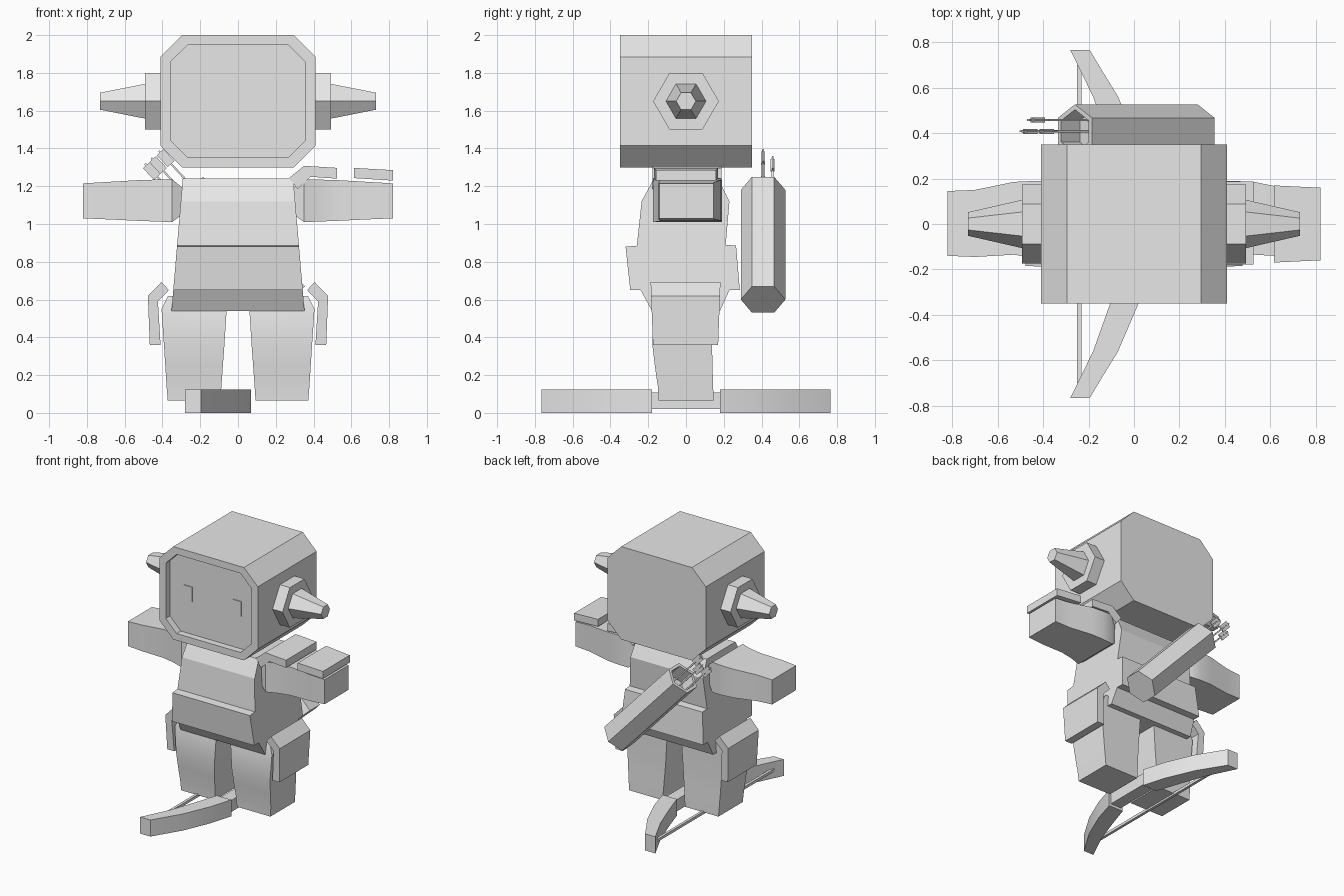
import bpy
import bmesh
from math import sin, cos, pi
from mathutils import Vector

if "Cube" in bpy.data.objects:
    bpy.data.objects.remove(bpy.data.objects["Cube"])

grey = bpy.data.materials.new("plain_grey")
grey.use_nodes = True
grey.diffuse_color = (0.8, 0.8, 0.8, 1)
grey.node_tree.nodes["Principled BSDF"].inputs["Base Color"].default_value = (0.8, 0.8, 0.8, 1)


def loft(name, rings, smooth=False):
    """Skin a series of equal-sized rings and cap both ends."""
    bm = bmesh.new()
    loops = [[bm.verts.new(p) for p in ring] for ring in rings]
    n = len(loops[0])
    for a, b in zip(loops, loops[1:]):
        for i in range(n):
            j = (i + 1) % n
            bm.faces.new((a[i], a[j], b[j], b[i]))
    bm.faces.new(loops[0])
    bm.faces.new(loops[-1])
    bmesh.ops.recalc_face_normals(bm, faces=bm.faces)
    mesh = bpy.data.meshes.new(name)
    bm.to_mesh(mesh)
    bm.free()
    mesh.materials.append(grey)
    ob = bpy.data.objects.new(name, mesh)
    bpy.context.collection.objects.link(ob)
    if smooth:
        bpy.ops.object.select_all(action='DESELECT')
        ob.select_set(True)
        bpy.context.view_layer.objects.active = ob
        bpy.ops.object.shade_smooth_by_angle()
    return ob


def box(name, x0, x1, y0, y1, z0, z1):
    rect = [(x0, y0), (x1, y0), (x1, y1), (x0, y1)]
    return loft(name, [[(x, y, z) for x, y in rect] for z in (z0, z1)])


def ngon(centre, u, v, r, n=6, turn=0):
    return [centre + r * (cos(turn + 2 * pi * i / n) * u + sin(turn + 2 * pi * i / n) * v)
            for i in range(n)]


X, Y, Z = Vector((1, 0, 0)), Vector((0, 1, 0)), Vector((0, 0, 1))


# Head: chamfered block with a recessed face
def octagon(y, w, h, c):
    quarter = [(w, h - c), (w - c, h)]
    half = quarter + [(-x, z) for x, z in reversed(quarter)]
    return [(x, y, 1.65 + z) for x, z in half + [(-x, -z) for x, z in half]]


loft("head", [octagon(0.35, 0.41, 0.35, 0.115), octagon(-0.35, 0.41, 0.35, 0.115),
              octagon(-0.35, 0.357, 0.298, 0.09), octagon(-0.30, 0.357, 0.298, 0.09)])

# Torso: side profile with a flared skirt, narrowing upwards
torso = [(-0.17, 1.24), (-0.235, 1.12), (-0.26, 0.885), (-0.32, 0.88), (-0.295, 0.65),
         (-0.24, 0.65), (-0.18, 0.54), (0.18, 0.54), (0.23, 0.65), (0.285, 0.65),
         (0.265, 0.885), (0.21, 0.89), (0.23, 1.12), (0.17, 1.24)]
loft("torso", [[(s * (0.352 - 0.085 * (z - 0.54)), y, z) for y, z in torso] for s in (1, -1)])

# Limb sections: (x, y0, y1, z0, z1) for arms, (z, x0, x1, y0, y1) for legs
arm = [(0.28, -0.14, 0.14, 1.06, 1.18), (0.35, -0.175, 0.185, 1.01, 1.238),
       (0.43, -0.15, 0.19, 1.013, 1.235), (0.53, -0.135, 0.185, 1.017, 1.232),
       (0.70, -0.145, 0.15, 1.025, 1.222), (0.82, -0.14, 0.145, 1.03, 1.215)]
leg = [(0.62, 0.06, 0.37, -0.15, 0.14), (0.55, 0.06, 0.405, -0.175, 0.14),
       (0.36, 0.072, 0.392, -0.178, 0.138), (0.25, 0.08, 0.385, -0.165, 0.14),
       (0.14, 0.088, 0.378, -0.149, 0.144), (0.065, 0.093, 0.372, -0.145, 0.145)]
hip_plate = [(0.405, 0.693), (0.477, 0.62), (0.467, 0.36), (0.41, 0.36), (0.424, 0.59), (0.366, 0.65)]

for s, side in ((1, "left"), (-1, "right")):
    loft(side + "_arm", [[(s * x, a, c), (s * x, b, c), (s * x, b, d), (s * x, a, d)]
                         for x, a, b, c, d in arm], True)
    loft(side + "_leg", [[(s * a, c, z), (s * b, c, z), (s * b, d, z), (s * a, d, z)]
                         for z, a, b, c, d in leg], True)
    loft(side + "_hip_plate", [[(s * x, y * (0.93 + 0.2 * (z - 0.36)), z) for x, z in hip_plate]
                               for y in (-0.188, 0.183)])

    # Ear disc with a tapered horn, and a thin eye plate
    def ear_ring(x, r):
        return ngon(Vector((s * x, 0, 1.65)), Y, Z, r)
    loft(side + "_ear", [ear_ring(0.40, 0.174), ear_ring(0.493, 0.174)])
    loft(side + "_horn", [ear_ring(0.48, 0.109), ear_ring(0.73, 0.052)])
    box(side + "_eye", s * 0.17, s * 0.238, -0.307, -0.299, 1.598, 1.71)

# Armour plates on the left arm
shoulder = [(0.27, 1.243), (0.35, 1.308), (0.525, 1.297), (0.525, 1.24), (0.385, 1.25), (0.315, 1.185)]
loft("shoulder_plate", [[(x, y, z) for x, z in shoulder] for y in (-0.178, 0.187)])
wrist = [(0.615, 1.297), (0.82, 1.285), (0.82, 1.23), (0.615, 1.243)]
loft("wrist_plate", [[(x, y * (1.06 - 0.3 * (x - 0.615)), z) for x, z in wrist]
                     for y in (-0.16, 0.16)])

# Quiver: hollow six-sided tube slung across the back
low, top = Vector((0.28, 0.408, 0.60)), Vector((-0.26, 0.408, 1.18))
axis = (top - low).normalized()
across = axis.cross(Y).normalized()
if across.x < 0:
    across = -across
loft("quiver", [ngon(low, Y, across, 0.118), ngon(top, Y, across, 0.118),
                ngon(top, Y, across, 0.095), ngon(top - axis * 0.12, Y, across, 0.095)])


def bar(name, a, b, u, v, hu, hv):
    """Straight rectangular bar from a to b."""
    loft(name, [[p + i * hu * u + j * hv * v for i, j in ((-1, -1), (1, -1), (1, 1), (-1, 1))]
                for p in (a, b)])


# Arrows with crossed fletching
for k, (v, y) in enumerate(((-0.075, 0.0), (-0.03, 0.05), (0.025, 0.0))):
    base = top + across * v + Y * y
    bar(f"arrow_shaft_{k}", base - axis * 0.12, base + axis * 0.26, Y, across, 0.005, 0.005)
    for tag, hu, hv in (("wide", 0.004, 0.024), ("tall", 0.011, 0.004)):
        bar(f"arrow_fletching_{tag}_{k}", base + axis * 0.165, base + axis * 0.25, Y, across, hu, hv)

# Bow lying on the ground: grip, two curved limbs and a string
limb = [(-0.05, 0.07, 0.18), (-0.105, 0.02, 0.35), (-0.18, -0.07, 0.56), (-0.28, -0.195, 0.765)]
for s, end in ((1, "back"), (-1, "front")):
    loft("bow_limb_" + end, [[(a, s * y, 0), (b, s * y, 0), (b, s * y, 0.125), (a, s * y, 0.125)]
                             for a, b, y in limb], True)
box("bow_grip", -0.035, 0.055, -0.19, 0.19, 0.02, 0.108)
box("bow_string", -0.25, -0.23, -0.70, 0.70, 0.052, 0.072)
